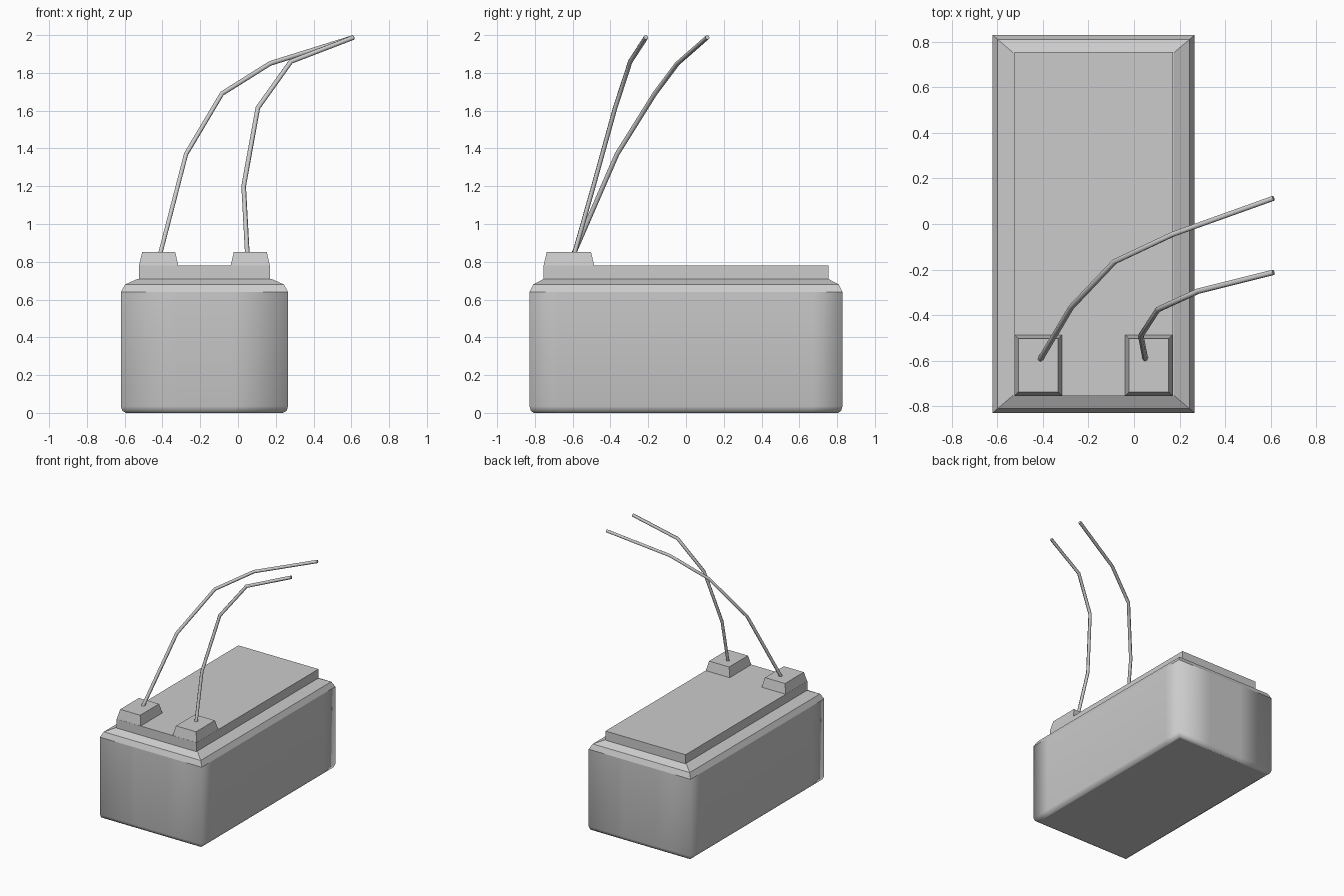
import bpy, bmesh

if "Cube" in bpy.data.objects:
    bpy.data.objects.remove(bpy.data.objects["Cube"])

XC = -0.1775  # case centre in x (the wires reach out to the right)


def finish(bm, name):
    bmesh.ops.recalc_face_normals(bm, faces=bm.faces[:])
    me = bpy.data.meshes.new(name)
    bm.to_mesh(me)
    bm.free()
    ob = bpy.data.objects.new(name, me)
    bpy.context.collection.objects.link(ob)
    return ob


def ring(hx, hy, z):
    """Rectangle outline with extra points near the corners."""
    a, b = 0.145, 0.67
    half = [(-hx, -hy), (-a, -hy), (a, -hy), (hx, -hy), (hx, -b), (hx, b)]
    pts = half + [(-x, -y) for x, y in half]
    return [(XC + x, y, z) for x, y in pts]


def frustum(name, x0, x1, y0, y1, z0, z1, inset=0.0):
    """Box whose top is drawn in on all sides."""
    bm = bmesh.new()
    loops = []
    for z, d in ((z0, 0), (z1, inset)):
        loops.append([bm.verts.new(p) for p in (
            (x0 + d, y0 + d, z), (x1 - d, y0 + d, z),
            (x1 - d, y1 - d, z), (x0 + d, y1 - d, z))])
    bm.faces.new(loops[0])
    bm.faces.new(loops[1])
    for i in range(4):
        j = (i + 1) % 4
        bm.faces.new((loops[0][i], loops[0][j], loops[1][j], loops[1][i]))
    return finish(bm, name)


# Case: rounded base, straight walls, two-step shoulder
profile = [(0.027, 0.0), (0.008, 0.01), (0.0, 0.035), (0.0, 0.64),
           (0.022, 0.68), (0.09, 0.71)]
bm = bmesh.new()
rings = [[bm.verts.new(p) for p in ring(0.4425 - d, 0.828 - d * 0.85, z)]
         for d, z in profile]
for k, (lo, hi) in enumerate(zip(rings, rings[1:])):
    for i in range(12):
        j = (i + 1) % 12
        f = bm.faces.new((lo[i], lo[j], hi[j], hi[i]))
        f.smooth = k < 3
bm.faces.new(rings[0])
bm.faces.new(rings[-1])
for i in range(12):
    bm.edges.get((rings[3][i], rings[3][(i + 1) % 12])).smooth = False
finish(bm, "battery_case")

# Lid
frustum("lid", XC - 0.3475, XC + 0.3475, -0.755, 0.755, 0.70, 0.78)

# Terminal blocks
for side, x0 in (("left", -0.525), ("right", -0.04)):
    frustum(side + "_terminal", x0, x0 + 0.21, -0.755, -0.485, 0.775, 0.853, 0.018)

# Wires
paths = {
    "left_wire": [(-0.415, -0.60, 0.83), (-0.275, -0.365, 1.37),
                  (-0.085, -0.165, 1.69), (0.17, -0.045, 1.85), (0.612, 0.113, 1.988)],
    "right_wire": [(0.05, -0.595, 0.83), (0.03, -0.49, 1.20),
                   (0.105, -0.375, 1.615), (0.28, -0.295, 1.86), (0.612, -0.212, 1.988)],
}
for name, pts in paths.items():
    cu = bpy.data.curves.new(name, 'CURVE')
    cu.dimensions = '3D'
    cu.bevel_depth = 0.0125
    cu.bevel_resolution = 1
    cu.use_fill_caps = True
    sp = cu.splines.new('POLY')
    sp.points.add(len(pts) - 1)
    for p, co in zip(sp.points, pts):
        p.co = (*co, 1)
    bpy.context.collection.objects.link(bpy.data.objects.new(name, cu))
